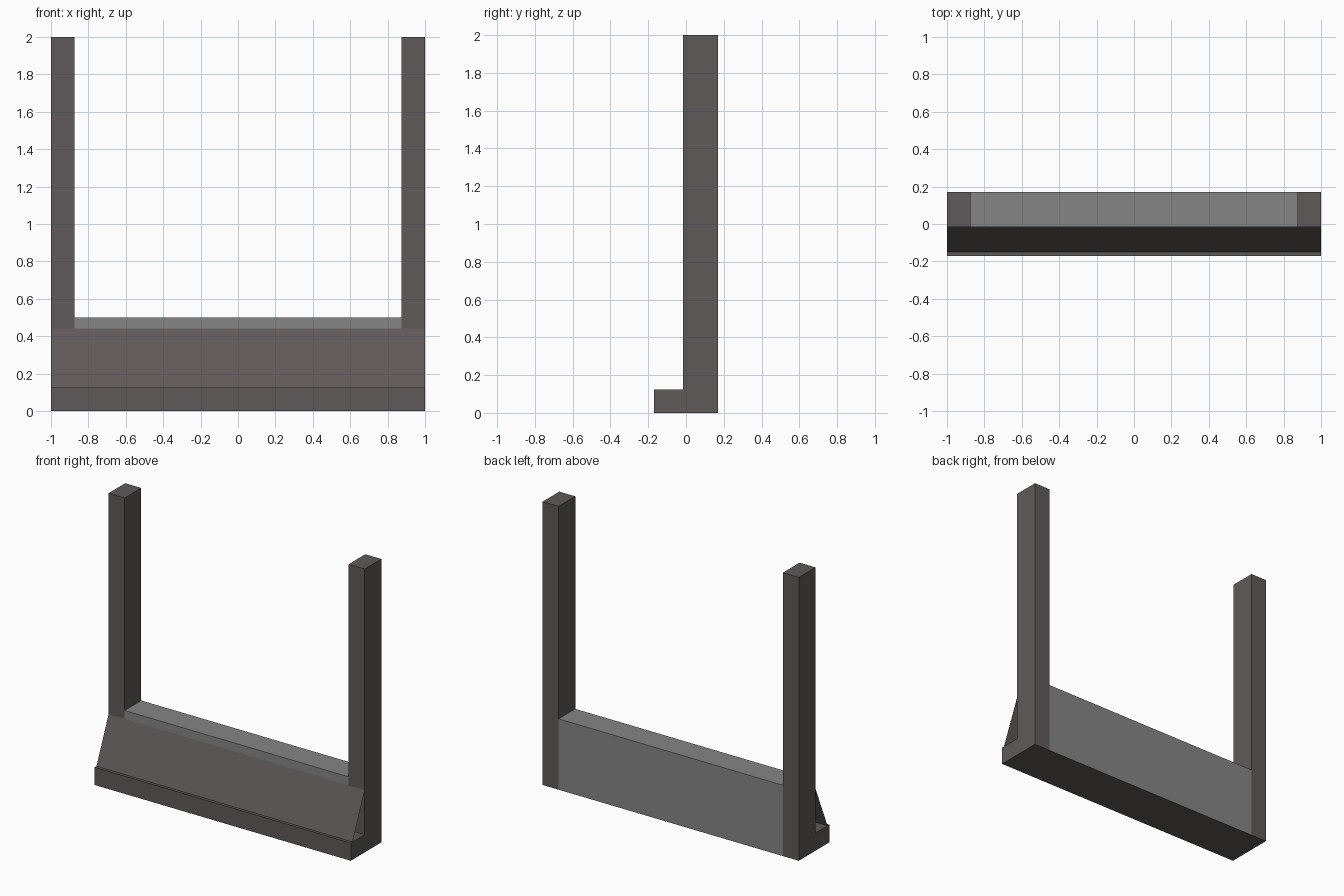
import bpy
import bmesh

cube = bpy.data.objects.get("Cube")
if cube:
    bpy.data.objects.remove(cube, do_unlink=True)


def material(name, rgb):
    m = bpy.data.materials.new(name)
    m.use_nodes = True
    m.diffuse_color = (*rgb, 1)
    bsdf = next(n for n in m.node_tree.nodes if n.type == 'BSDF_PRINCIPLED')
    bsdf.inputs["Base Color"].default_value = (*rgb, 1)
    return m


brown = material("dark brown", (0.115, 0.103, 0.100))
grey = material("mid grey", (0.235, 0.235, 0.235))

BACK, WALL_FRONT, LIP = 0.17, -0.015, -0.17
LEDGE_TOP, WALL_TOP = 0.125, 0.50
POST_IN = 0.875


def finish(name, bm, *mats):
    mesh = bpy.data.meshes.new(name)
    bm.to_mesh(mesh)
    bm.free()
    for m in mats:
        mesh.materials.append(m)
    ob = bpy.data.objects.new(name, mesh)
    bpy.context.collection.objects.link(ob)
    return ob


def box(name, lo, hi, *mats):
    bm = bmesh.new()
    bmesh.ops.create_cube(bm, size=1)
    for v in bm.verts:
        v.co = [(a + b) / 2 + c * (b - a) for a, b, c in zip(lo, hi, v.co)]
    bm.normal_update()
    return finish(name, bm, *mats)


# Upright posts at both ends
for name, x0, x1 in (("left_post", POST_IN, 1), ("right_post", -1, -POST_IN)):
    box(name, (x0, WALL_FRONT, 0), (x1, BACK, 2), brown)

# Low wall between the posts, with a brown underside
wall = box("low_wall", (-POST_IN, WALL_FRONT, 0), (POST_IN, BACK, WALL_TOP), grey, brown)
for p in wall.data.polygons:
    p.material_index = 1 if p.normal.z < -0.5 else 0

# Ledge along the foot of the wall
box("front_ledge", (-1, LIP, 0), (1, WALL_FRONT, LEDGE_TOP), brown)

# Thin sloping panel, open at its ends
bm = bmesh.new()
bm.faces.new([bm.verts.new(c) for c in (
    (-1, -0.15, LEDGE_TOP), (1, -0.15, LEDGE_TOP),
    (1, WALL_FRONT, 0.44), (-1, WALL_FRONT, 0.44))])
bm.normal_update()
finish("sloping_panel", bm, brown)
